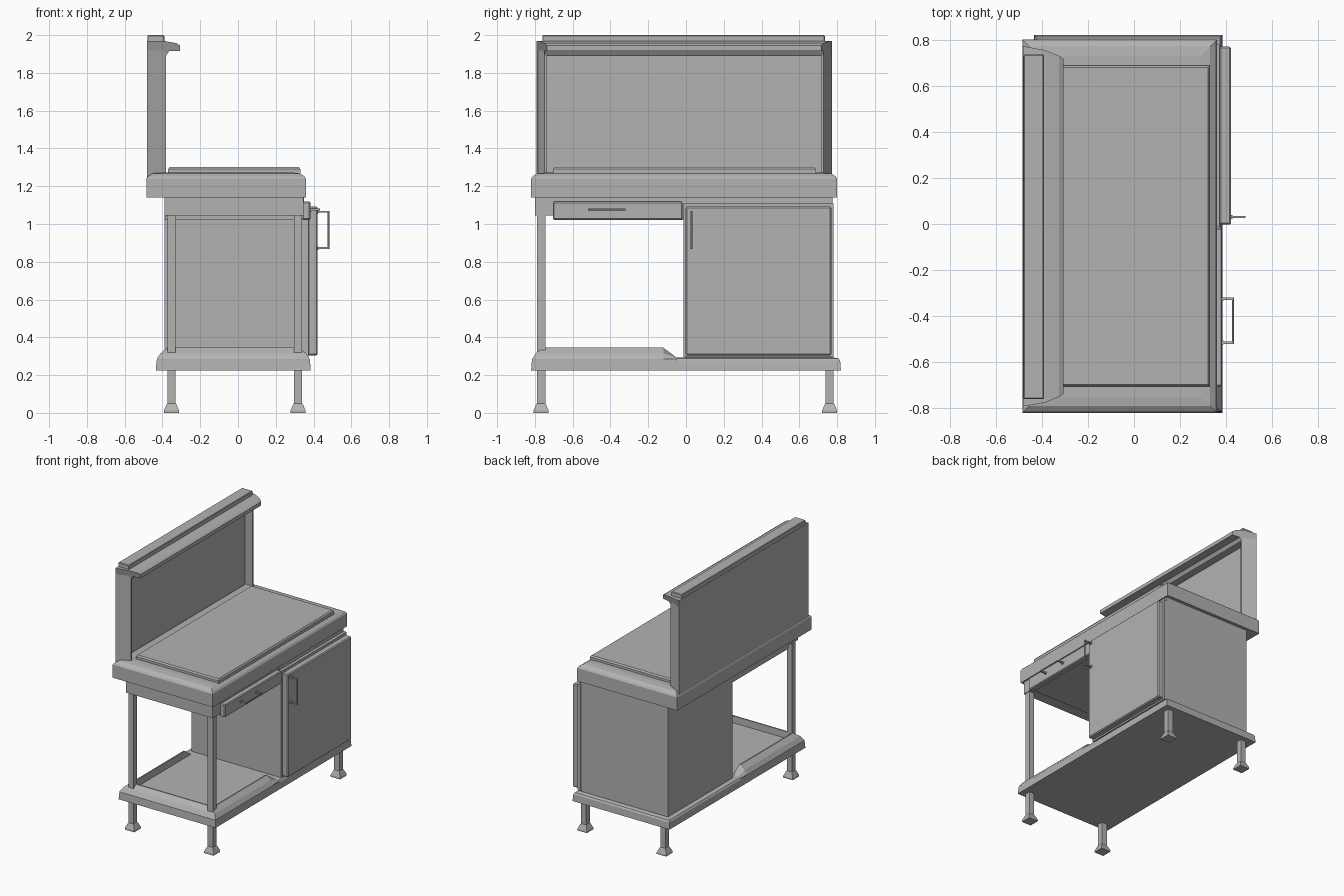
import bpy, bmesh

if "Cube" in bpy.data.objects:
    bpy.data.objects.remove(bpy.data.objects["Cube"])

steel = bpy.data.materials.new("brushed_grey")
steel.diffuse_color = (0.45, 0.45, 0.45, 1)
steel.use_nodes = True
steel.node_tree.nodes["Principled BSDF"].inputs["Base Color"].default_value = steel.diffuse_color


def finish(name, bm, bevel=0.0):
    bmesh.ops.recalc_face_normals(bm, faces=bm.faces)
    me = bpy.data.meshes.new(name)
    bm.to_mesh(me)
    bm.free()
    ob = bpy.data.objects.new(name, me)
    bpy.context.collection.objects.link(ob)
    me.materials.append(steel)
    if bevel:
        m = ob.modifiers.new("edge", 'BEVEL')
        m.width = bevel
        m.segments = 1
    return ob


def skin(name, rings, closed=True, cap=True, loop_rings=False, bevel=0.0):
    """Bridge successive point rings into a surface."""
    bm = bmesh.new()
    vs = [[bm.verts.new(p) for p in r] for r in rings]
    n = len(rings[0])
    pairs = list(zip(vs, vs[1:]))
    if loop_rings:
        pairs.append((vs[-1], vs[0]))
    for a, b in pairs:
        for i in range(n if closed else n - 1):
            j = (i + 1) % n
            bm.faces.new((a[i], a[j], b[j], b[i]))
    if cap:
        bm.faces.new(vs[0])
        bm.faces.new(vs[-1])
    return finish(name, bm, bevel)


def rect(x0, x1, y0, y1, d, z):
    return [(x0 + d, y0 + d, z), (x1 - d, y0 + d, z), (x1 - d, y1 - d, z), (x0 + d, y1 - d, z)]


def stack(name, x0, x1, y0, y1, profile, bevel=0.0):
    return skin(name, [rect(x0, x1, y0, y1, d, z) for d, z in profile], bevel=bevel)


def box(name, x0, x1, y0, y1, z0, z1, bevel=0.0):
    return stack(name, x0, x1, y0, y1, [(0, z0), (0, z1)], bevel)


# legs with flared feet; the two at the open end run up as posts
for lx, xn in ((-0.352, "back"), (0.318, "front")):
    for ly, yn, top in ((-0.767, "left", 1.06), (0.76, "right", 0.26)):
        stack(f"{xn}_{yn}_leg", lx - 0.04, lx + 0.04, ly - 0.04, ly + 0.04,
              [(0, 0), (0, 0.012), (0.014, 0.045), (0.018, 0.05), (0.018, top)])

# lower shelf slab and raised tray rim round the open end
X0, X1, Y0, Y1 = -0.435, 0.385, -0.82, 0.82
stack("lower_shelf", X0, X1, Y0, Y1, [(0, 0.225), (0.004, 0.277), (0.012, 0.288), (0.035, 0.293)])
rim = []
for d, z in ((0.005, 0.26), (0.005, 0.285), (0.025, 0.315), (0.06, 0.345), (0.07, 0.345), (0.072, 0.28)):
    low = min(z, 0.293)
    rim.append([(X1 - d, -0.05, low), (X1 - d, -0.12, z), (X1 - d, Y0 + d, z),
                (X0 + d, Y0 + d, z), (X0 + d, -0.12, z), (X0 + d, -0.05, low)])
skin("tray_rim", rim, closed=False, cap=False)

# cabinet, door frame and door
box("cabinet_body", -0.39, 0.35, -0.005, 0.775, 0.29, 1.14)
box("door_frame", 0.345, 0.372, -0.012, 0.78, 0.297, 1.108)
box("cabinet_door", 0.37, 0.422, -0.002, 0.77, 0.305, 1.092, 0.007)

# apron and drawer
box("apron", -0.388, 0.346, -0.80, 0.775, 1.045, 1.145)
box("drawer_box", -0.386, 0.345, -0.685, -0.01, 1.02, 1.06)
box("drawer_front", 0.34, 0.383, -0.705, -0.018, 1.022, 1.118, 0.006)

# worktop with rolled edge and raised board
stack("worktop", -0.485, 0.36, -0.82, 0.80,
      [(0, 1.14), (0, 1.24), (0.008, 1.252), (0.03, 1.267), (0.07, 1.272)])
stack("top_board", -0.37, 0.33, -0.705, 0.687, [(0, 1.265), (0, 1.29), (0.008, 1.301)])

# splashback: panel, two inward-slanting side plates
C = -0.01
box("splash_panel", -0.482, -0.465, C - 0.775, C + 0.775, 1.235, 1.96)
for s, sn in ((-1, "left"), (1, "right")):
    plan = [(-0.482, 0.782), (-0.38, 0.738), (-0.38, 0.728), (-0.482, 0.768)]
    skin(f"splash_side_{sn}", [[(x, C + s * y, z) for x, y in plan] for z in (1.245, 1.965)])

# overshelf with sloped lip, tapering in plan towards the front, and its cap
section = [(-0.482, 1.968, 0.782), (-0.385, 1.968, 0.765), (-0.325, 1.957, 0.74), (-0.306, 1.945, 0.727),
           (-0.306, 1.917, 0.727), (-0.365, 1.915, 0.738), (-0.382, 1.89, 0.738), (-0.40, 1.915, 0.745),
           (-0.482, 1.915, 0.78)]
skin("overshelf", [[(x, C + s * h, z) for x, z, h in section] for s in (-1, 1)])
box("overshelf_cap", -0.48, -0.39, C - 0.75, C + 0.745, 1.96, 2.0, 0.004)


# bar handles: grip, two standoffs and mounting plates
def handle(name, face, out, y0, z0, y1, z1, r=0.005):
    box(name + "_grip", out - 2 * r, out, y0 - r, y1 + r, z0 - r, z1 + r, 0.002)
    for k, (y, z) in enumerate(((y0, z0), (y1, z1))):
        box(f"{name}_standoff_{k}", face - 0.002, out - r, y - r, y + r, z - r, z + r)
        box(f"{name}_plate_{k}", face - 0.002, face + 0.005, y - 0.009, y + 0.009, z - 0.009, z + 0.009)


handle("door_handle", 0.422, 0.485, 0.03, 0.872, 0.03, 1.065)
handle("drawer_handle", 0.383, 0.435, -0.515, 1.076, -0.325, 1.076)
